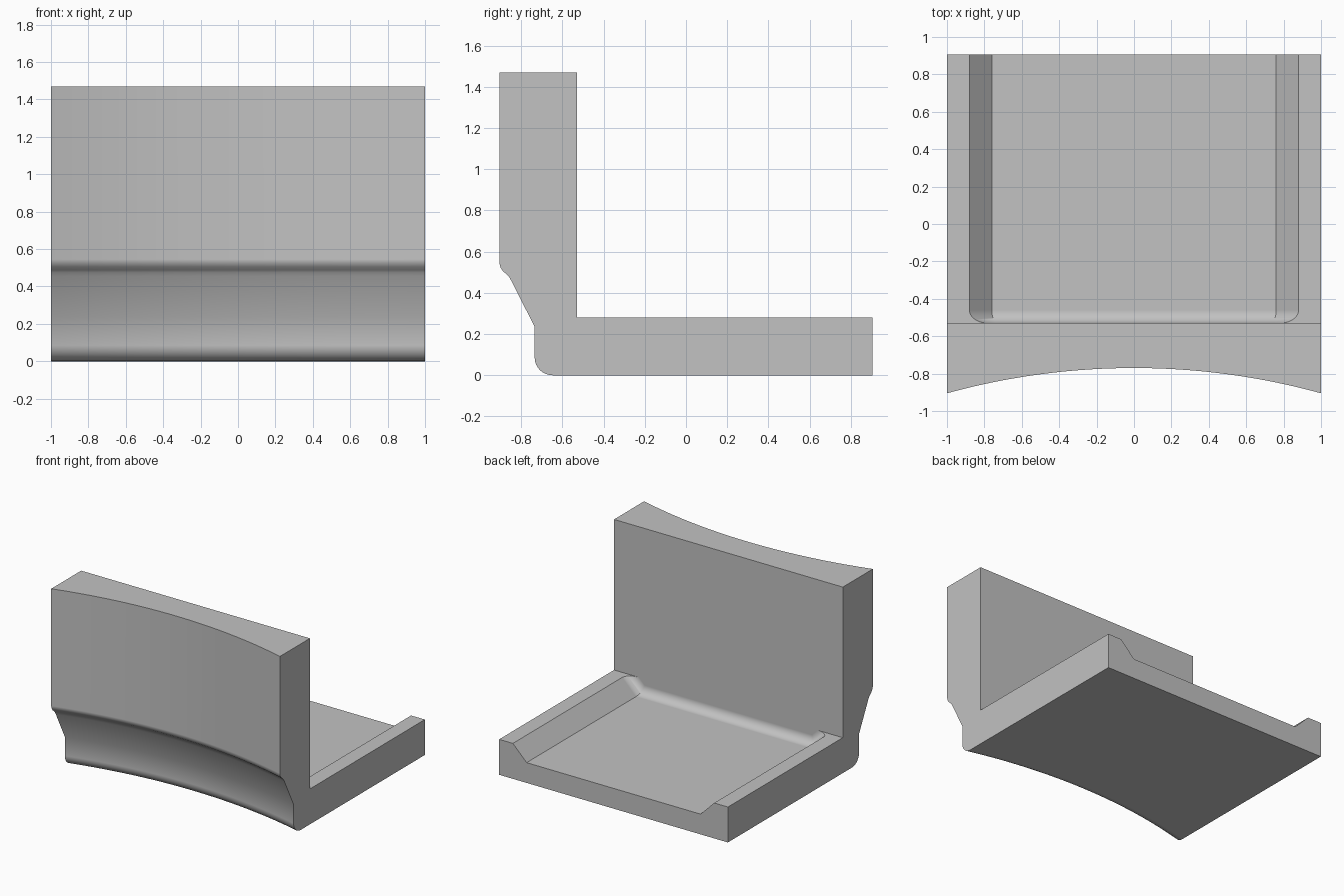
import bpy, bmesh, math

cube = bpy.data.objects.get("Cube")
if cube:
    bpy.data.objects.remove(cube, do_unlink=True)

# Main dimensions
TOP, RIM, FLOOR = 1.47, 0.28, 0.16
BACK, WALL = 0.905, -0.53
RADIUS, ARC_FRONT = 3.77, -0.77
FILLET = 0.07
COLUMNS = 40

grey = bpy.data.materials.new("plain grey")
grey.use_nodes = True
colour = (0.54, 0.54, 0.54, 1)
grey.diffuse_color = colour
grey.node_tree.nodes["Principled BSDF"].inputs["Base Color"].default_value = colour

bm = bmesh.new()

# Front profile: (inset from the wall face, height), top to bottom
profile = [(0, TOP), (0, 0.545), (0.004, 0.525), (0.016, 0.505), (0.036, 0.488),
           (0.047, 0.475), (0.057, 0.455), (0.165, 0.235)]
for i in range(9):
    a = math.radians(90 * i / 8)
    profile.append((0.165 + 0.085 * (1 - math.cos(a)), 0.085 * (1 - math.sin(a))))


# Concave front, swept about a distant vertical axis
def front_column(x):
    axis = ARC_FRONT - RADIUS
    return [bm.verts.new((x, axis + math.sqrt((RADIUS + o) ** 2 - x * x), z))
            for o, z in profile]


columns = [front_column(-1 + 2 * i / COLUMNS) for i in range(COLUMNS + 1)]
for a, b in zip(columns, columns[1:]):
    for j in range(len(profile) - 1):
        bm.faces.new((a[j], b[j], b[j + 1], a[j + 1]))


# Sloped tray section; d shrinks it where it blends into the wall
def tray_section(y, d):
    rim, low = 0.88 - math.sqrt(2) * d, 0.76 - (math.sqrt(2) - 1) * d
    return [bm.verts.new(p) for p in ((-rim, y, RIM), (-low, y, FLOOR + d),
                                      (low, y, FLOOR + d), (rim, y, RIM))]


sections = []
for i in range(11):
    a = math.radians(9 * i)
    sections.append(tray_section(WALL + FILLET * (1 - math.sin(a)),
                                 FILLET * (1 - math.cos(a))))
sections.insert(0, tray_section(BACK, 0))
sections.reverse()
for a, b in zip(sections, sections[1:]):
    for j in range(3):
        bm.faces.new((a[j], b[j], b[j + 1], a[j + 1]))

# Outer corners, left and right
corners = []
for s in (-1, 1):
    corners.append([bm.verts.new((s, y, z)) for y, z in
                    ((WALL, TOP), (WALL, RIM), (BACK, RIM), (BACK, 0))])
lo, hi = corners

# Flat faces: ends, rims, wall back, tray end, top and underside
for column, corner, k in ((columns[0], lo, 0), (columns[-1], hi, 3)):
    bm.faces.new(column + corner[::-1])
    bm.faces.new([s[k] for s in sections] + [corner[2], corner[1]])
bm.faces.new([lo[0], lo[1]] + sections[0] + [hi[1], hi[0]])
bm.faces.new([lo[3], lo[2]] + sections[-1] + [hi[2], hi[3]])
bm.faces.new([c[0] for c in columns] + [hi[0], lo[0]])
bm.faces.new([c[-1] for c in columns] + [hi[3], lo[3]])
bmesh.ops.recalc_face_normals(bm, faces=bm.faces)

mesh = bpy.data.meshes.new("tray_with_wall")
bm.to_mesh(mesh)
bm.free()
mesh.materials.append(grey)
body = bpy.data.objects.new("tray_with_wall", mesh)
bpy.context.collection.objects.link(body)

# Smooth the blends, keep the flats flat
bpy.ops.object.select_all(action='DESELECT')
body.select_set(True)
bpy.context.view_layer.objects.active = body
bpy.ops.object.shade_smooth_by_angle(angle=math.radians(32))
weighted = body.modifiers.new("flat_normals", 'WEIGHTED_NORMAL')
weighted.keep_sharp = True
weighted.weight = 90
